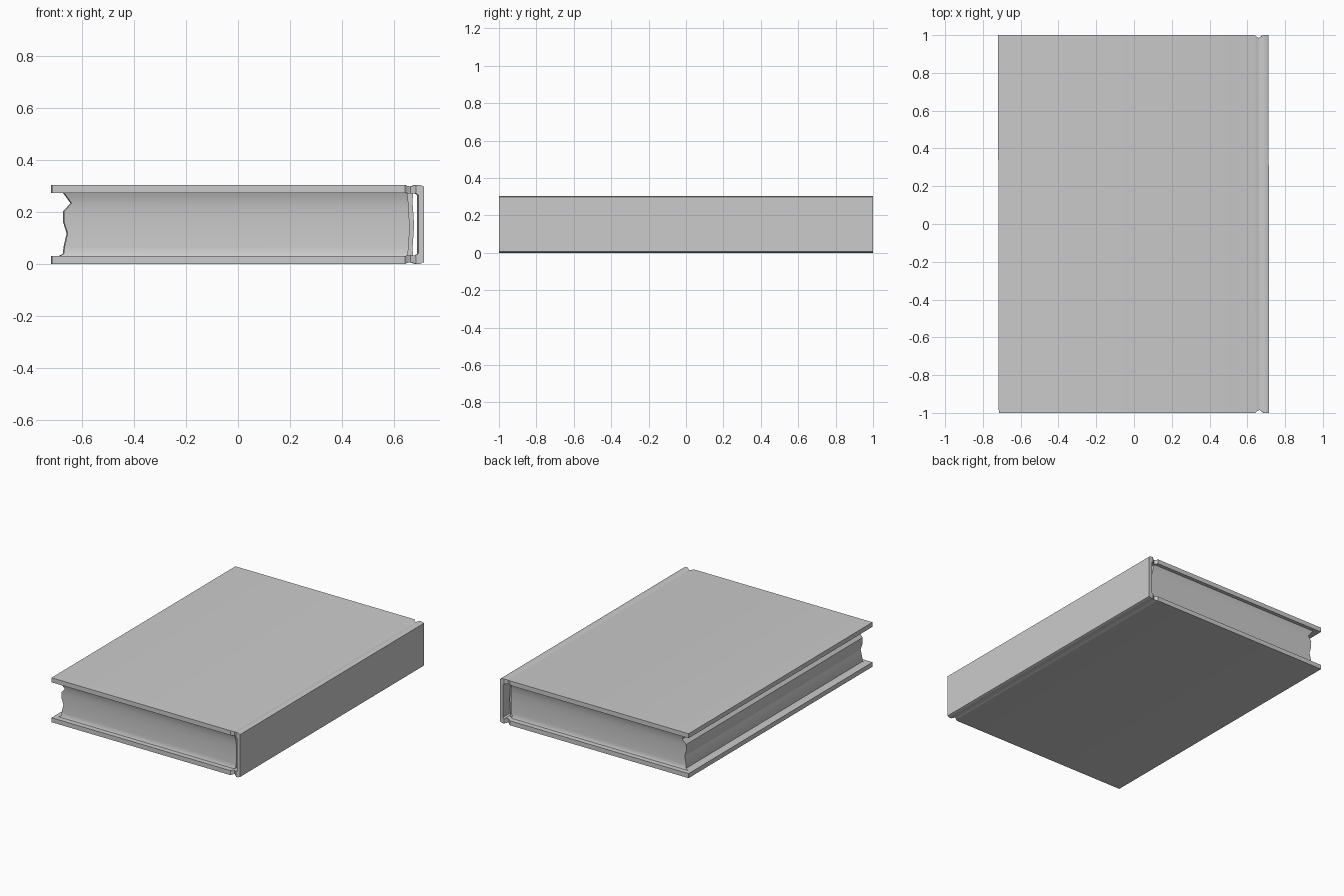
import bpy, math

if "Cube" in bpy.data.objects:
    bpy.data.objects.remove(bpy.data.objects["Cube"])

SKEW = -0.002  # the book leans very slightly along its length


def make_object(name, verts, faces, angle=25):
    mesh = bpy.data.meshes.new(name)
    mesh.from_pydata([(x + SKEW * y, y, z) for x, y, z in verts], [], faces)
    mesh.validate()
    obj = bpy.data.objects.new(name, mesh)
    bpy.context.collection.objects.link(obj)
    bpy.ops.object.select_all(action='DESELECT')
    obj.select_set(True)
    bpy.context.view_layer.objects.active = obj
    # consistent outward normals
    bpy.ops.object.mode_set(mode='EDIT')
    bpy.ops.mesh.select_all(action='SELECT')
    bpy.ops.mesh.normals_make_consistent(inside=False)
    bpy.ops.object.mode_set(mode='OBJECT')
    bpy.ops.object.shade_smooth_by_angle(angle=math.radians(angle))
    return obj


# Cover: C-shaped strip of (outer point, inner point, half length), upper half first
H = 0.305
upper = [
    ((-0.718, H), (-0.718, 0.274), 1.0),
    ((0.640, H), (0.640, 0.274), 1.0),
    ((0.652, 0.300), (0.652, 0.272), 0.990),   # hinge groove
    ((0.663, 0.298), (0.663, 0.271), 0.985),
    ((0.674, 0.302), (0.672, 0.272), 0.992),
    ((0.684, H), (0.682, 0.272), 1.0),
    ((0.698, H), (0.692, 0.265), 1.0),
    ((0.714, 0.298), (0.692, 0.255), 1.0),     # spine corner
]
lower = [((o[0], H - o[1]), (i[0], H - i[1]), y) for o, i, y in reversed(upper)]
strip = upper + lower

verts, faces = [], []
for (ox, oz), (ix, iz), y in strip:
    verts += [(ox, -y, oz), (ox, y, oz), (ix, y, iz), (ix, -y, iz)]
for k in range(len(strip) - 1):
    a, b = 4 * k, 4 * k + 4
    for j in range(4):
        n = (j + 1) % 4
        faces.append((a + j, a + n, b + n, b + j))
last = 4 * (len(strip) - 1)
faces += [(0, 1, 2, 3), (last, last + 1, last + 2, last + 3)]
make_object("book_cover", verts, faces)


def layered_block(name, rows):
    """Stack of rectangles: (z, left x, right x, half length)."""
    verts, faces = [], []
    for z, left, right, y in rows:
        verts += [(left, -y, z), (right, -y, z), (right, y, z), (left, y, z)]
    for k in range(len(rows) - 1):
        a, b = 4 * k, 4 * k + 4
        for j in range(4):
            n = (j + 1) % 4
            faces.append((a + j, a + n, b + n, b + j))
    top = 4 * (len(rows) - 1)
    faces += [(0, 1, 2, 3), (top, top + 1, top + 2, top + 3)]
    return make_object(name, verts, faces)


# Page block with an uneven fore edge
layered_block("page_block", [
    (0.030, -0.690, 0.652, 0.965),
    (0.040, -0.672, 0.652, 0.960),
    (0.065, -0.670, 0.655, 0.958),
    (0.118, -0.658, 0.658, 0.957),
    (0.160, -0.671, 0.658, 0.957),
    (0.203, -0.671, 0.656, 0.959),
    (0.234, -0.643, 0.654, 0.963),
    (0.258, -0.660, 0.652, 0.969),
    (0.276, -0.674, 0.650, 0.976),
])

# Bound back edge of the pages
layered_block("page_binding", [
    (0.030, 0.640, 0.672, 0.950),
    (0.060, 0.640, 0.670, 0.950),
    (0.150, 0.640, 0.676, 0.950),
    (0.240, 0.640, 0.670, 0.950),
    (0.276, 0.640, 0.672, 0.950),
])
